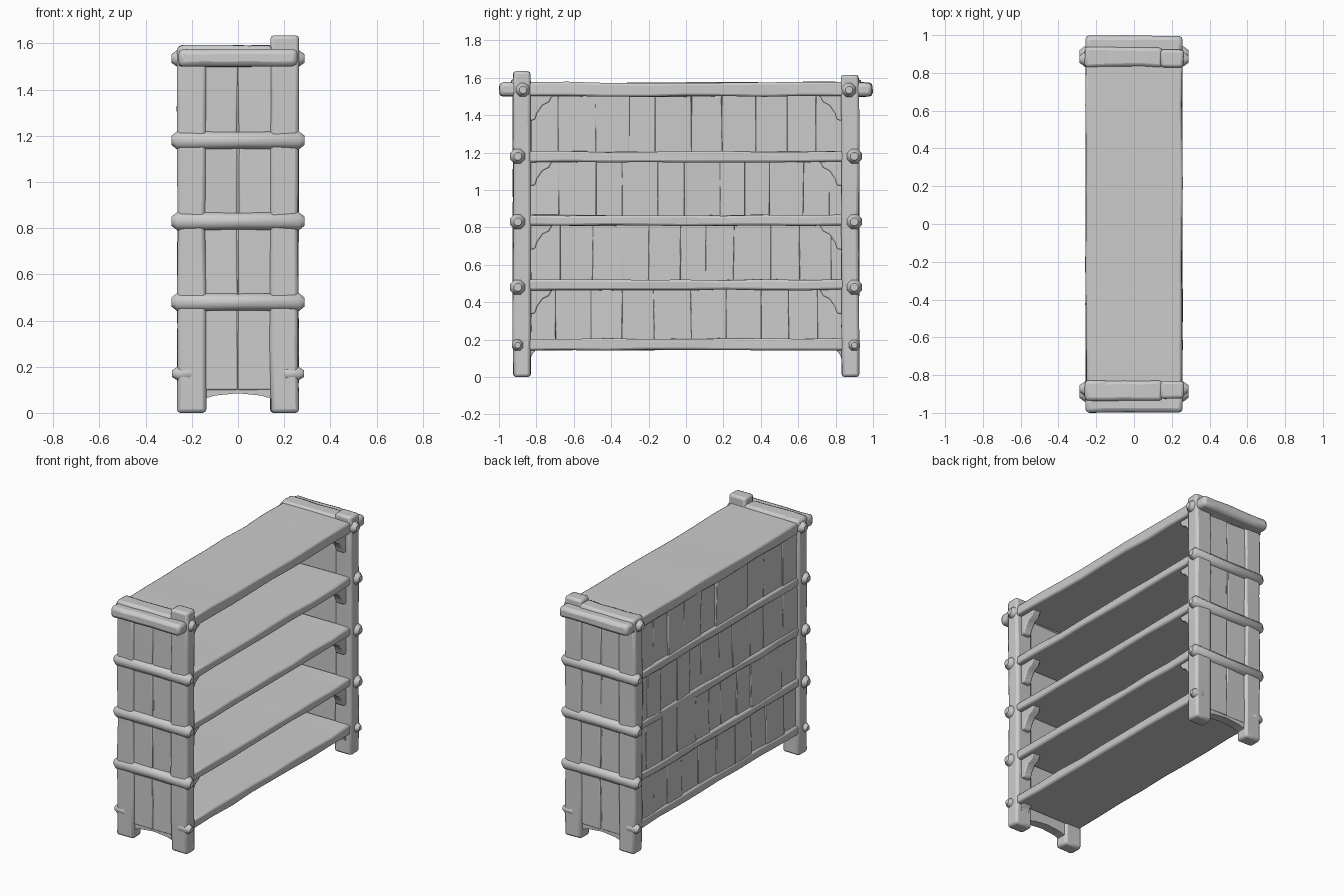
import bpy, bmesh, math, random
from mathutils import Vector

random.seed(4)
if "Cube" in bpy.data.objects:
    bpy.data.objects.remove(bpy.data.objects["Cube"], do_unlink=True)

GREY = (0.6, 0.6, 0.6, 1)
wood = bpy.data.materials.new("plain grey wood")
wood.use_nodes = True
wood.diffuse_color = GREY
wood.node_tree.nodes["Principled BSDF"].inputs["Base Color"].default_value = GREY


def finish(name, bm, bevel=0.0):
    bmesh.ops.recalc_face_normals(bm, faces=bm.faces)
    me = bpy.data.meshes.new(name)
    bm.to_mesh(me)
    bm.free()
    ob = bpy.data.objects.new(name, me)
    bpy.context.collection.objects.link(ob)
    me.materials.append(wood)
    if bevel:
        mod = ob.modifiers.new("worn edges", "BEVEL")
        mod.width, mod.segments, mod.limit_method = bevel, 2, "ANGLE"
        mod.angle_limit = math.radians(50)
    bpy.context.view_layer.objects.active = ob
    ob.select_set(True)
    bpy.ops.object.shade_smooth_by_angle(angle=math.radians(45))
    ob.select_set(False)
    return ob


def beam(name, x, y, z, bevel=0.012, rough=0.004, cuts=0):
    """Hand-hewn box between (low, high) pairs, cut along its longest side."""
    bm = bmesh.new()
    bmesh.ops.create_cube(bm, size=1)
    lo, hi = (Vector(v) for v in zip(x, y, z))
    size = hi - lo
    axis = max(range(3), key=lambda i: size[i])
    for v in bm.verts:
        v.co = Vector([lo[i] + (v.co[i] + 0.5) * size[i] for i in range(3)])
    if cuts:
        long = [e for e in bm.edges
                if abs(e.verts[0].co[axis] - e.verts[1].co[axis]) > size[axis] / 2]
        bmesh.ops.subdivide_edges(bm, edges=long, cuts=cuts, use_grid_fill=True)
    for v in bm.verts:
        for i in range(3):
            if i != axis:
                v.co[i] += random.uniform(-rough, rough)
    return finish(name, bm, bevel)


def prism(name, points, axis, low, high, bevel=0.008):
    """Outline extruded along x or y; points are (other horizontal axis, z)."""
    bm = bmesh.new()
    def place(a, z, d):
        return (d, a, z) if axis == "x" else (a, d, z)
    face = bm.faces.new([bm.verts.new(place(a, z, low)) for a, z in points])
    move = place(0, 0, high - low)
    new = bmesh.ops.extrude_face_region(bm, geom=[face])["geom"]
    bmesh.ops.translate(bm, vec=move, verts=[v for v in new if isinstance(v, bmesh.types.BMVert)])
    return finish(name, bm, bevel)


def log(name, y, z, half, radius):
    """Eight-sided rail along x with tapered peg ends."""
    bm = bmesh.new()
    rings = []
    for x, r in ((-half, 0.5), (-half + 0.025, 1), (0, 0.9), (half - 0.025, 1), (half, 0.5)):
        ring = []
        for k in range(8):
            a = math.tau * (k + 0.5) / 8
            ring.append(bm.verts.new((x, y + radius * r * math.cos(a), z + radius * r * math.sin(a))))
        rings.append(ring)
    for p, q in zip(rings, rings[1:]):
        for k in range(8):
            bm.faces.new((p[k], p[k - 1], q[k - 1], q[k]))
    bm.faces.new(rings[0])
    bm.faces.new(rings[-1])
    return finish(name, bm)


SHELVES = [(0.145, 0.205), (0.465, 0.52), (0.81, 0.865), (1.15, 1.205), (1.5, 1.575)]
RAILS = [0.17, 0.48, 0.83, 1.18]

# Shelf boards and the top board
for i, (z0, z1) in enumerate(SHELVES):
    name = "top_board" if i == 4 else f"shelf_{i + 1}"
    beam(name, (-0.255, 0.255), (-0.845, 0.845), (z0, z1), cuts=7)

# Back slats filling each bay
for bay in range(4):
    z0, z1 = SHELVES[bay][1] - 0.015, SHELVES[bay + 1][0] + 0.015
    y = -0.85
    while y < 0.84:
        end = min(y + random.uniform(0.13, 0.2), 0.85)
        if 0.85 - end < 0.06:
            end = 0.85
        shift = random.uniform(-0.006, 0.006)
        beam(f"back_slat_{bay + 1}", (-0.245 + shift, -0.215 + shift),
             (y, end + 0.003), (z0, z1), 0.004, 0.004)
        y = end

# End frames
for side, s in (("front", -1), ("back", 1)):
    def span(a, b):
        return tuple(sorted((s * a, s * b)))

    # Corner posts
    tall = 1.635 if s < 0 else 1.615
    beam(side + "_left_post", (0.14, 0.262), span(0.83, 0.925), (0, tall), 0.016, 0.004, 5)
    beam(side + "_right_post", (-0.262, -0.14), span(0.83, 0.925), (0, 1.59), 0.016, 0.004, 5)

    # End panel with a shallow arch at the foot
    arch = [(-0.15, 0.06), (-0.1, 0.075), (0, 0.085), (0.1, 0.075), (0.15, 0.06)]
    prism(side + "_end_panel", arch + [(0.15, 1.56), (-0.15, 1.56)], "y", *span(0.845, 0.905), 0)
    for half in (-1, 1):
        x = sorted((half * 0.002, half * 0.15))
        for z0, z1 in zip([0.1] + RAILS[1:], RAILS[1:] + [1.53]):
            beam(side + "_end_plank", x, span(0.86, 0.911), (z0, z1), 0.006, 0.005)

    # Cross rails whose pegs poke through the posts
    for z in RAILS[1:]:
        log(side + "_cross_rail", s * 0.9, z, 0.288, 0.043)
    for half in (-1, 1):
        peg = log(side + "_foot_peg", s * 0.9, RAILS[0], 0.05, 0.033)
        peg.location.x = half * 0.235
    log(side + "_top_peg_rail", s * 0.872, 1.535, 0.288, 0.04)

    # Heavy cap across the top of the end
    beam(side + "_cap_bar", (-0.26, 0.15), span(0.83, 0.935), (1.5, 1.592), 0.018, 0.004, 3)
    beam(side + "_cap_ledge", (-0.258, 0.258), span(0.9, 0.997), (1.5, 1.575), 0.022, 0.003, 4)

    # Scalloped brackets under the shelves, small wedges below the lowest
    for i, (z0, z1) in enumerate(SHELVES):
        w, h = (0.04, 0.06) if i == 0 else (0.135, 0.14)
        steps = [(0, 0), (0, 1), (0.25, 0.95), (0.33, 0.7), (0.55, 0.4), (0.8, 0.28), (0.9, 0.1), (1, 0)]
        pts = [(s * (0.84 - a * w), z0 + 0.008 - b * h) for a, b in steps]
        prism(f"{side}_bracket_{i + 1}", pts, "x", 0.165, 0.225)
